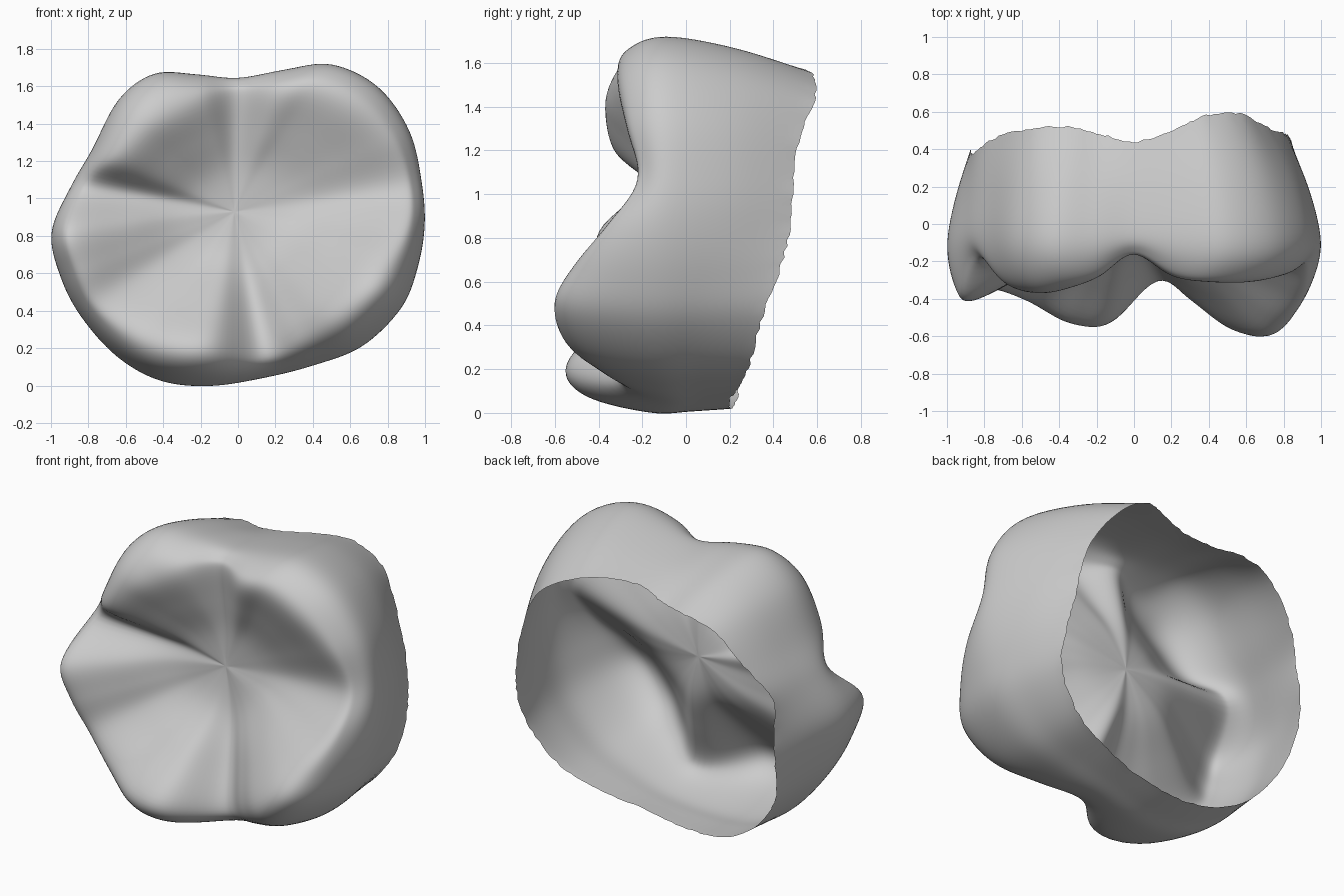
import bpy
import bmesh
import random
from mathutils import Vector

random.seed(4)

default_cube = bpy.data.objects.get("Cube")
if default_cube:
    bpy.data.objects.remove(default_cube, do_unlink=True)

# Middle of the chewing surface, where all grooves meet
PIT = Vector((-.02, -.09, .93))
STEPS_AROUND = 8
STEPS_ALONG = 7

# Stations round the crown:
# outline x, outline z, crest fraction, crest y, rim fraction, rim y
STATIONS = [
    # right side groove and upper right cusp
    (1, .85, .86, -.36, .82, .48), (.985, 1.08, .88, -.22, .8, .49),
    (.92, 1.36, .84, -.27, .77, .52), (.75, 1.6, .8, -.31, .76, .59),
    (.5, 1.72, .8, -.31, .78, .58), (.25, 1.69, .82, -.28, .85, .5),
    # top groove and upper left cusp
    (0, 1.645, .87, -.16, .88, .44), (-.22, 1.665, .8, -.28, .8, .48),
    (-.45, 1.67, .72, -.34, .78, .52), (-.64, 1.53, .74, -.37, .86, .51),
    (-.78, 1.26, .8, -.33, .95, .46), (-.89, 1.07, .87, -.18, .96, .38),
    # side cusp
    (-1, .82, .87, -.4, .87, .4), (-.95, .58, .85, -.39, .91, .37),
    (-.84, .37, .85, -.35, .96, .3), (-.65, .16, .8, -.42, .98, .25),
    # lower left cusp and bottom groove
    (-.42, .03, .77, -.53, .98, .23), (-.15, 0, .77, -.53, .98, .2),
    (.15, .045, .84, -.3, .98, .2), (.4, .11, .8, -.42, .99, .24),
    # lower right cusp
    (.66, .21, .77, -.56, .98, .29), (.87, .41, .78, -.6, .94, .35),
    (.96, .62, .8, -.51, .88, .43),
]


def spline(points, steps, closed=False):
    """Smooth curve that passes through every point."""
    count = len(points)
    if closed:
        padded = [points[-1], *points, points[0], points[1]]
        spans = count
    else:
        padded = [points[0], *points, points[-1]]
        spans = count - 1
    curve = []
    for i in range(spans):
        before, start, end, after = padded[i:i + 4]
        tangent_in = (end - before) / 2
        tangent_out = (after - start) / 2
        for k in range(steps):
            t = k / steps
            ease = t * t * (3 - 2 * t)
            curve.append(start.lerp(end, ease)
                         + tangent_in * t * (1 - t) ** 2
                         - tangent_out * t * t * (1 - t))
    if not closed:
        curve.append(points[-1].copy())
    return curve


def crown_profile(x, z, crest, crest_y, rim, rim_y):
    """Section from the pit over the crest and down the wall to the rim."""
    belly_y = crest_y * .3
    rise = crest_y - PIT.y
    section = [
        (.35 * crest, PIT.y + rise * .12),
        (.68 * crest, PIT.y + rise * .56),
        (crest, crest_y),
        (crest + .65 * (1 - crest), crest_y + .22 * (belly_y - crest_y)),
        (1, belly_y),
        (.65 + .35 * rim, (belly_y + rim_y) / 2),
        (rim, rim_y),
    ]
    return [PIT] + [Vector((PIT.x + (x - PIT.x) * f, y,
                            PIT.z + (z - PIT.z) * f)) for f, y in section]


# Smooth the sections round the crown, then along each section
profiles = [crown_profile(*station) for station in STATIONS]
rings = [spline(list(ring), STEPS_AROUND, closed=True)
         for ring in zip(*profiles)]
sections = [spline(list(section), STEPS_ALONG) for section in zip(*rings)]

# Slightly broken edge along the open back
for section in sections:
    section[-1].y += random.uniform(-.006, .006)

# Skin the shell, leaving the back open
bm = bmesh.new()
pit_vert = bm.verts.new(PIT)
grid = [[bm.verts.new(point) for point in section[1:]] for section in sections]
for index, current in enumerate(grid):
    following = grid[(index + 1) % len(grid)]
    bm.faces.new((pit_vert, current[0], following[0]))
    for j in range(len(current) - 1):
        bm.faces.new((current[j], current[j + 1],
                      following[j + 1], following[j]))

# Relax the small ripples between stations
inner = [v for v in bm.verts if not v.is_boundary]
for _ in range(6):
    bmesh.ops.smooth_vert(bm, verts=inner, factor=.4,
                          use_axis_x=True, use_axis_y=True, use_axis_z=True)

mesh = bpy.data.meshes.new("tooth_crown")
bm.to_mesh(mesh)
bm.free()
crown = bpy.data.objects.new("tooth_crown", mesh)
bpy.context.collection.objects.link(crown)

mesh.shade_smooth()
